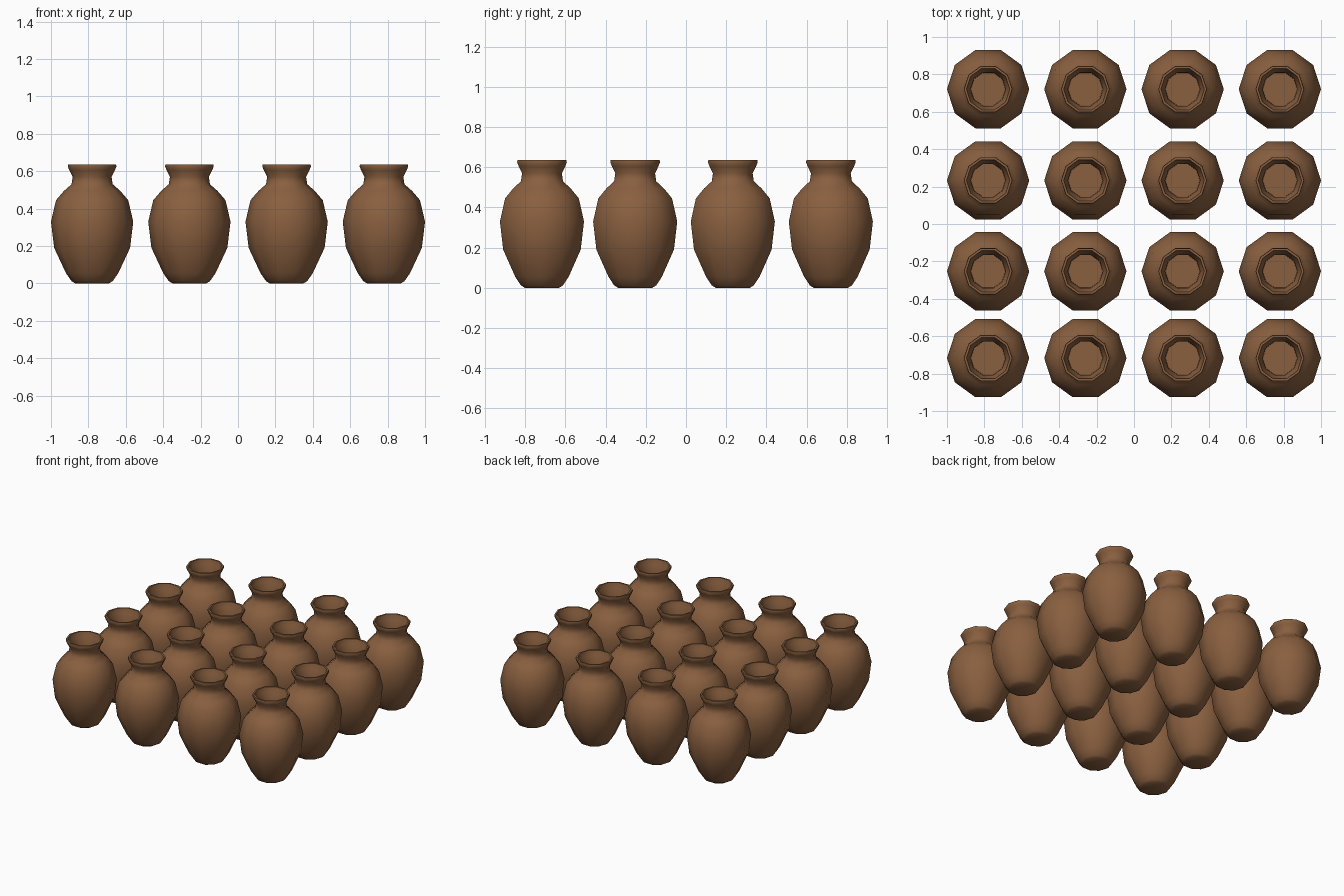
import bpy, bmesh, math

if "Cube" in bpy.data.objects:
    bpy.data.objects.remove(bpy.data.objects["Cube"])

# Fired clay colour
clay = bpy.data.materials.new("brown_clay")
clay.diffuse_color = (0.25, 0.115, 0.05, 1)
clay.use_nodes = True
clay.node_tree.nodes["Principled BSDF"].inputs["Base Color"].default_value = clay.diffuse_color

SIDES = 10
# Profile (radius, height): outside from foot to rim, then down the inside
PROFILE = [(0.09, 0.0), (0.11, 0.012), (0.14, 0.055), (0.203, 0.19), (0.22, 0.33),
           (0.193, 0.445), (0.15, 0.495), (0.11, 0.53), (0.104, 0.57),
           (0.122, 0.605), (0.13, 0.625), (0.128, 0.636), (0.116, 0.636),
           (0.108, 0.6), (0.094, 0.57), (0.092, 0.5)]


def pot_mesh():
    bm = bmesh.new()
    rings = [[bm.verts.new((r * math.cos(math.tau * i / SIDES),
                            r * math.sin(math.tau * i / SIDES), z))
              for i in range(SIDES)] for r, z in PROFILE]
    for a, b in zip(rings, rings[1:]):
        for i in range(SIDES):
            j = (i + 1) % SIDES
            bm.faces.new((a[i], a[j], b[j], b[i]))
    bm.faces.new(rings[0][::-1])   # foot
    bm.faces.new(rings[-1])        # inner floor
    for f in bm.faces:
        f.smooth = True
    me = bpy.data.meshes.new("clay_pot")
    bm.to_mesh(me)
    bm.free()
    me.materials.append(clay)
    me.set_sharp_from_angle(angle=math.radians(50))
    return me


# Four by four grid of pots
mesh = pot_mesh()
for row, y in enumerate((-0.717, -0.253, 0.233, 0.721)):
    for col, x in enumerate((-0.78, -0.26, 0.26, 0.78)):
        pot = bpy.data.objects.new(f"clay_pot_{row + 1}_{col + 1}", mesh)
        pot.location = (x, y, 0)
        bpy.context.collection.objects.link(pot)
